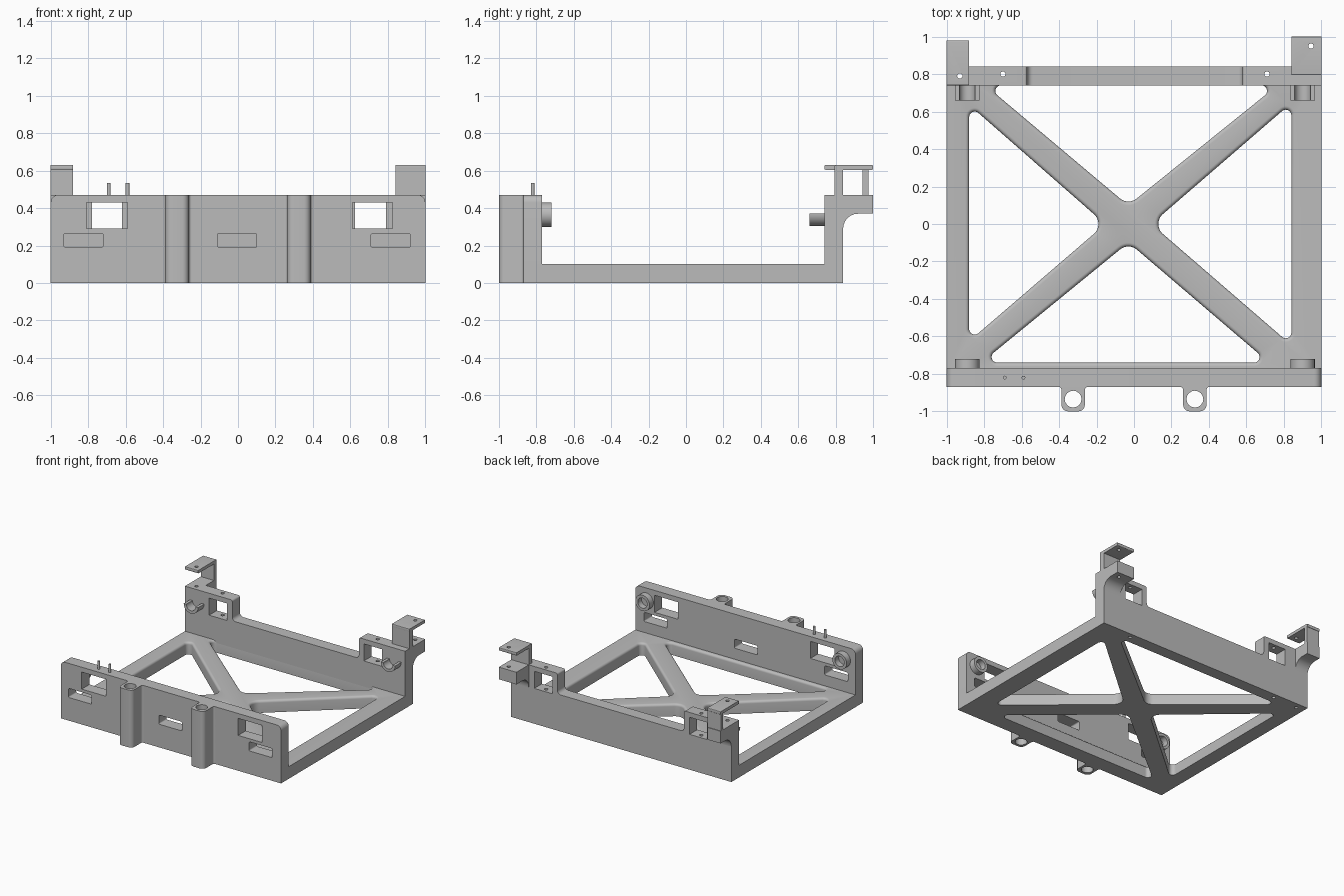
import bpy, bmesh, math
from mathutils import Vector
from mathutils.geometry import convex_hull_2d

cube = bpy.data.objects.get("Cube")
if cube:
    bpy.data.objects.remove(cube, do_unlink=True)

GREY = (0.5, 0.5, 0.5, 1)
mat = bpy.data.materials.new("plain_grey")
mat.use_nodes = True
mat.diffuse_color = GREY
mat.node_tree.nodes["Principled BSDF"].inputs["Base Color"].default_value = GREY


def loft(name, rings):
    """Closed solid through matching rings of points, capped at both ends."""
    bm = bmesh.new()
    loops = [[bm.verts.new(p) for p in ring] for ring in rings]
    n = len(loops[0])
    for a, b in zip(loops, loops[1:]):
        for i in range(n):
            bm.faces.new((a[i], a[(i + 1) % n], b[(i + 1) % n], b[i]))
    bm.faces.new(loops[0])
    bm.faces.new(loops[-1])
    bmesh.ops.recalc_face_normals(bm, faces=bm.faces)
    me = bpy.data.meshes.new(name)
    bm.to_mesh(me)
    bm.free()
    me.materials.append(mat)
    ob = bpy.data.objects.new(name, me)
    bpy.context.collection.objects.link(ob)
    return ob


def prism(name, pts, axis, lo, hi):
    """Extrude a 2D outline along an axis."""
    place = {"x": lambda a, b, h: (h, a, b),
             "y": lambda a, b, h: (a, h, b),
             "z": lambda a, b, h: (a, b, h)}[axis]
    return loft(name, [[place(a, b, h) for a, b in pts] for h in (lo, hi)])


def rounded(corners, steps=6):
    """Outline from (u, v, radius) square corners."""
    out = []
    for i, (u, v, r) in enumerate(corners):
        p = Vector((u, v))
        if not r:
            out.append(p)
            continue
        d1 = (Vector(corners[i - 1][:2]) - p).normalized()
        d2 = (Vector(corners[(i + 1) % len(corners)][:2]) - p).normalized()
        c = p + r * (d1 + d2)
        for k in range(steps + 1):
            a = math.pi / 2 * k / steps
            out.append(c - r * (d2 * math.cos(a) + d1 * math.sin(a)))
    return out


def rect(u0, u1, v0, v1, r=0):
    return rounded([(u0, v0, r), (u1, v0, r), (u1, v1, r), (u0, v1, r)])


def arc(u, v, r, start=0, end=360, n=28):
    full = end - start == 360
    angles = [math.radians(start + (end - start) * k / n) for k in range(n if full else n + 1)]
    return [(u + r * math.cos(a), v + r * math.sin(a)) for a in angles]


def cut(ob, cutters):
    """Subtract cutters and remove them."""
    for c in cutters:
        m = ob.modifiers.new("cut", "BOOLEAN")
        m.operation, m.solver, m.object = "DIFFERENCE", "EXACT", c
    bpy.context.view_layer.update()
    dg = bpy.context.evaluated_depsgraph_get()
    me = bpy.data.meshes.new_from_object(ob.evaluated_get(dg))
    ob.modifiers.clear()
    ob.data = me
    for c in cutters:
        bpy.data.objects.remove(c, do_unlink=True)


def opening(circles):
    """Rounded triangular cutter that flares out at the top edge."""
    rim = []
    for cx, cy, r in circles:
        for k in range(48):
            a = math.tau * k / 48
            rim.append((Vector((cx, cy)), r, Vector((math.cos(a), math.sin(a)))))
    hull = convex_hull_2d([c + r * u for c, r, u in rim])
    rim = [rim[i] for i in hull]
    fillet = 0.02
    levels = [(-0.05, 0)]
    for k in range(6):
        a = math.pi / 2 * k / 5
        levels.append((0.1 - fillet + fillet * math.sin(a), fillet * (1 - math.cos(a))))
    levels.append((0.15, fillet))
    return loft("opening", [[(*(c + (r + d) * u), z) for c, r, u in rim] for z, d in levels])


def drill(u, v, r=0.014):
    return prism("drill", arc(u, v, r, n=16), "z", -0.1, 0.9)


# Base frame with crossed braces
base = prism("base_frame", rect(-1, 1, -0.8, 0.8), "z", 0, 0.1)
cut(base, [
    opening([(-0.85, 0.57, 0.03), (-0.85, -0.56, 0.03), (-0.26, 0, 0.07)]),
    opening([(0.81, 0.58, 0.03), (0.81, -0.58, 0.03), (0.2, 0, 0.07)]),
    opening([(-0.71, 0.71, 0.03), (0.68, 0.71, 0.03), (-0.03, 0.19, 0.07)]),
    opening([(-0.73, -0.71, 0.03), (0.64, -0.71, 0.03), (-0.03, -0.19, 0.07)]),
    drill(-0.93, 0.79), drill(-0.7, 0.8), drill(0.71, 0.8),
])

# Front wall with windows and slots
front = prism("front_wall", rounded([(-1, 0, 0), (1, 0, 0), (1, 0.47, 0.04), (-1, 0.47, 0.04)]),
              "y", -0.87, -0.77)
holes = [rect(-0.81, -0.59, 0.29, 0.43), rect(0.61, 0.825, 0.29, 0.43)]
holes += [rect(x, x + 0.21, 0.19, 0.265, 0.01) for x in (-0.93, -0.11, 0.71)]
cut(front, [prism("hole", h, "y", -0.95, -0.7) for h in holes])

# Back wall with raised ends and windows
back = prism("back_wall", rounded([
    (-1, 0, 0), (1, 0, 0), (1, 0.47, 0), (0.58, 0.47, 0.015), (0.58, 0.3, 0.03),
    (-0.57, 0.3, 0.03), (-0.57, 0.47, 0.015), (-1, 0.47, 0)]), "y", 0.74, 0.84)
cut(back, [prism("hole", rect(a, b, 0.29, 0.43), "y", 0.6, 1) for a, b in ((-0.78, -0.62), (0.625, 0.79))]
    + [drill(-0.93, 0.79), drill(-0.7, 0.8), drill(0.71, 0.8)])

# Mounting tabs on the front
for side, x in (("right", -0.325), ("left", 0.325)):
    w = 0.0625
    tab = prism(side + "_mounting_tab", rounded([
        (x - w - 0.02, -0.86, 0), (x - w - 0.02, -0.87, 0), (x - w, -0.87, 0.015), (x - w, -1, 0.035),
        (x + w, -1, 0.035), (x + w, -0.87, 0.015), (x + w + 0.02, -0.87, 0), (x + w + 0.02, -0.86, 0)]),
        "z", 0, 0.47)
    cut(tab, [drill(x, -0.935, 0.045)])

# Locating pins
for i, x in enumerate((-0.69, -0.59)):
    prism("pin_%d" % (i + 1), arc(x, -0.82, 0.01, n=16), "z", 0.46, 0.535)

# Ring bosses in front, open cradles at the back
for side, x in (("right", -0.89), ("left", 0.9)):
    boss = prism(side + "_ring_boss", arc(x, 0.365, 0.065), "y", -0.78, -0.72)
    cut(boss, [prism("bore", arc(x, 0.365, 0.042), "y", -0.769, -0.6)])
    shell = arc(x, 0.37, 0.065, 180, 360) + arc(x, 0.37, 0.042, 180, 360)[::-1]
    prism(side + "_cradle", shell, "y", 0.66, 0.75)

# Rear brackets: arched ledge, upright and top plate
for side, x0, x1, rear, up0, up1, p0, hx, hy in (
        ("right", -1, -0.88, 0.98, 0.945, 0.975, 0.74, -0.93, 0.79),
        ("left", 0.84, 1, 1, 0.795, 0.84, 0.795, 0.945, 0.95)):
    ledge = prism(side + "_ledge", rounded([
        (0.83, 0.47, 0), (0.83, 0.28, 0), (0.84, 0.28, 0), (0.84, 0.37, 0.08),
        (rear, 0.37, 0), (rear, 0.47, 0)]), "x", x0, x1)
    prism(side + "_upright", rect(up0, up1, 0.46, 0.61), "x", x0, x1)
    plate = prism(side + "_top_plate", rect(p0, rear, 0.605, 0.63, 0.006), "x", x0, x1)
    cut(plate, [drill(hx, hy)])
    if hy > 0.84:
        cut(ledge, [drill(hx, hy)])

# Smooth curved surfaces, keep hard edges
bpy.ops.object.select_all(action="DESELECT")
for ob in bpy.context.collection.objects:
    if ob.type == "MESH" and ob.data.materials and ob.data.materials[0] == mat:
        ob.select_set(True)
        bpy.context.view_layer.objects.active = ob
bpy.ops.object.shade_smooth_by_angle(angle=math.radians(35))
